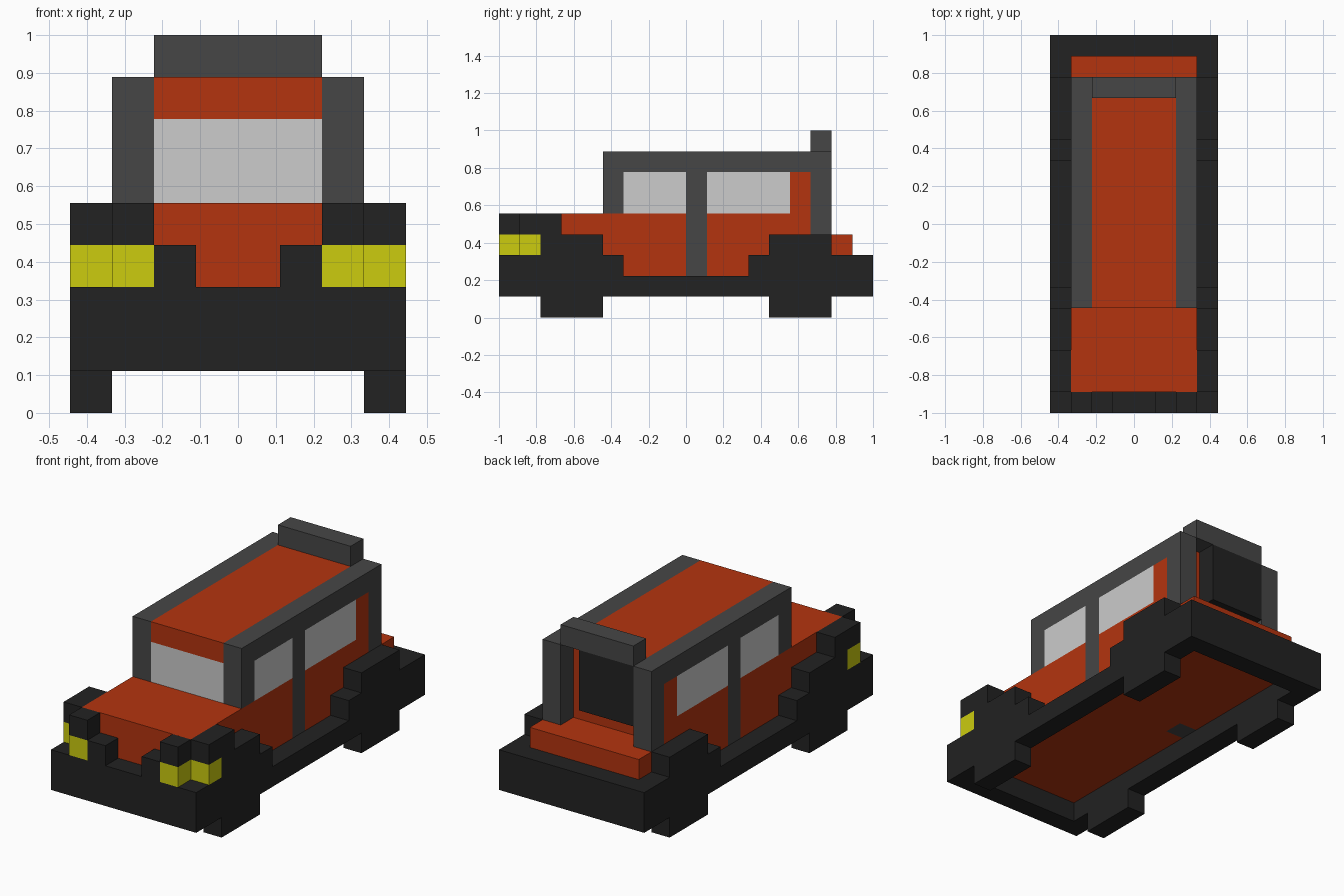
import bpy, bmesh
from mathutils import Vector

if "Cube" in bpy.data.objects:
    bpy.data.objects.remove(bpy.data.objects["Cube"])

U = 1 / 9  # one block


def material(name, rgb):
    m = bpy.data.materials.new(name)
    lin = [c / 255 / 12.92 if c < 11 else ((c / 255 + 0.055) / 1.055) ** 2.4 for c in rgb]
    m.diffuse_color = (*lin, 1)
    m.use_nodes = True
    m.node_tree.nodes["Principled BSDF"].inputs["Base Color"].default_value = m.diffuse_color
    return m


RED = material("orange red paint", (180, 52, 15))
GREY = material("dark grey trim", (70, 70, 70))
BLACK = material("black plastic", (34, 34, 34))
GLASS = material("pale glass", (204, 204, 204))
YELLOW = material("yellow lamp", (204, 204, 15))


def add_box(bm, x0, x1, y0, y1, z0, z1):
    verts = bmesh.ops.create_cube(bm, size=1)["verts"]
    for v in verts:
        v.co = ((x0 if v.co.x < 0 else x1) * U,
                (y0 if v.co.y < 0 else y1) * U,
                (z0 if v.co.z < 0 else z1) * U)


def finish(name, bm, *mats):
    bmesh.ops.recalc_face_normals(bm, faces=bm.faces)
    me = bpy.data.meshes.new(name)
    bm.to_mesh(me)
    bm.free()
    ob = bpy.data.objects.new(name, me)
    bpy.context.collection.objects.link(ob)
    for m in mats:
        me.materials.append(m)
    return ob


def mirror(ob):
    ob.modifiers.new("mirror", 'MIRROR').use_mirror_merge = False


def block(name, mat, *dims, mirrored=False):
    bm = bmesh.new()
    add_box(bm, *dims)
    ob = finish(name, bm, mat)
    if mirrored:
        mirror(ob)
    return ob


# Body: tub, bonnet level and cabin, cut along the panel lines
bm = bmesh.new()
add_box(bm, -3, 3, -8, 8, 2, 4)
add_box(bm, -3, 3, -8, 6, 4, 5)
add_box(bm, -3, 3, -4, 6, 5, 8)
for axis, cuts in (((1, 0, 0), (-2, 2)), ((0, 1, 0), (-3, 0, 1, 5)), ((0, 0, 1), (7,))):
    for c in cuts:
        bmesh.ops.bisect_plane(bm, geom=bm.verts[:] + bm.edges[:] + bm.faces[:],
                               dist=1e-5, plane_co=Vector(axis) * c * U, plane_no=axis)

# Panel colours: 0 paint, 1 grey pillars and roof rails, 2 windows
for f in bm.faces:
    x, y, z = f.calc_center_median() / U
    side = abs(x) > 2.1
    window_row = 5 < z < 7
    if side and (z > 7 or 0 < y < 1 or (y < -3 and z > 5)):
        f.material_index = 1
    elif window_row and (y < -3.9 or (abs(x) > 2.9 and y < 5)):
        f.material_index = 2
finish("body", bm, RED, GREY, GLASS)

# Fenders and sill: side profile (y, z) extruded sideways
profile = [(-8, 1), (8, 1), (8, 3), (7, 3), (7, 4), (4, 4), (4, 3), (3, 3), (3, 2),
           (-3, 2), (-3, 3), (-4, 3), (-4, 4), (-6, 4), (-6, 5), (-8, 5), (-8, 4),
           (-7, 4), (-7, 3), (-8, 3)]
bm = bmesh.new()
face = bm.faces.new([bm.verts.new((3 * U, y * U, z * U)) for y, z in profile])
ext = bmesh.ops.extrude_face_region(bm, geom=[face], use_keep_orig=True)["geom"]
bmesh.ops.translate(bm, vec=(U, 0, 0),
                    verts=[v for v in ext if isinstance(v, bmesh.types.BMVert)])
mirror(finish("fenders_and_sill", bm, BLACK))

# Bumpers
block("front_bumper", BLACK, -4, 4, -9, -8, 1, 3)
block("rear_bumper", BLACK, -4, 4, 8, 9, 1, 3)

# Wheels
block("front_wheels", BLACK, 3, 4, -7, -4, 0, 1, mirrored=True)
block("rear_wheels", BLACK, 3, 4, 4, 7, 0, 1, mirrored=True)

# Headlights with their black surrounds
block("headlight", YELLOW, 2, 3, -9, -8, 3, 4, mirrored=True)
block("side_lamp", YELLOW, 3, 4, -8, -7, 3, 4, mirrored=True)
block("headlight_cap", BLACK, 2, 3, -9, -8, 4, 5, mirrored=True)
block("bumper_guard", BLACK, 1, 2, -9, -8, 3, 4, mirrored=True)

# Rear pillars, spoiler and off-centre spare wheel
block("rear_pillars", GREY, 2, 3, 6, 7, 4, 8, mirrored=True)
block("spoiler", GREY, -2, 2, 6, 7, 8, 9)
block("spare_wheel", BLACK, -2, 1, 6, 7, 5, 8)
